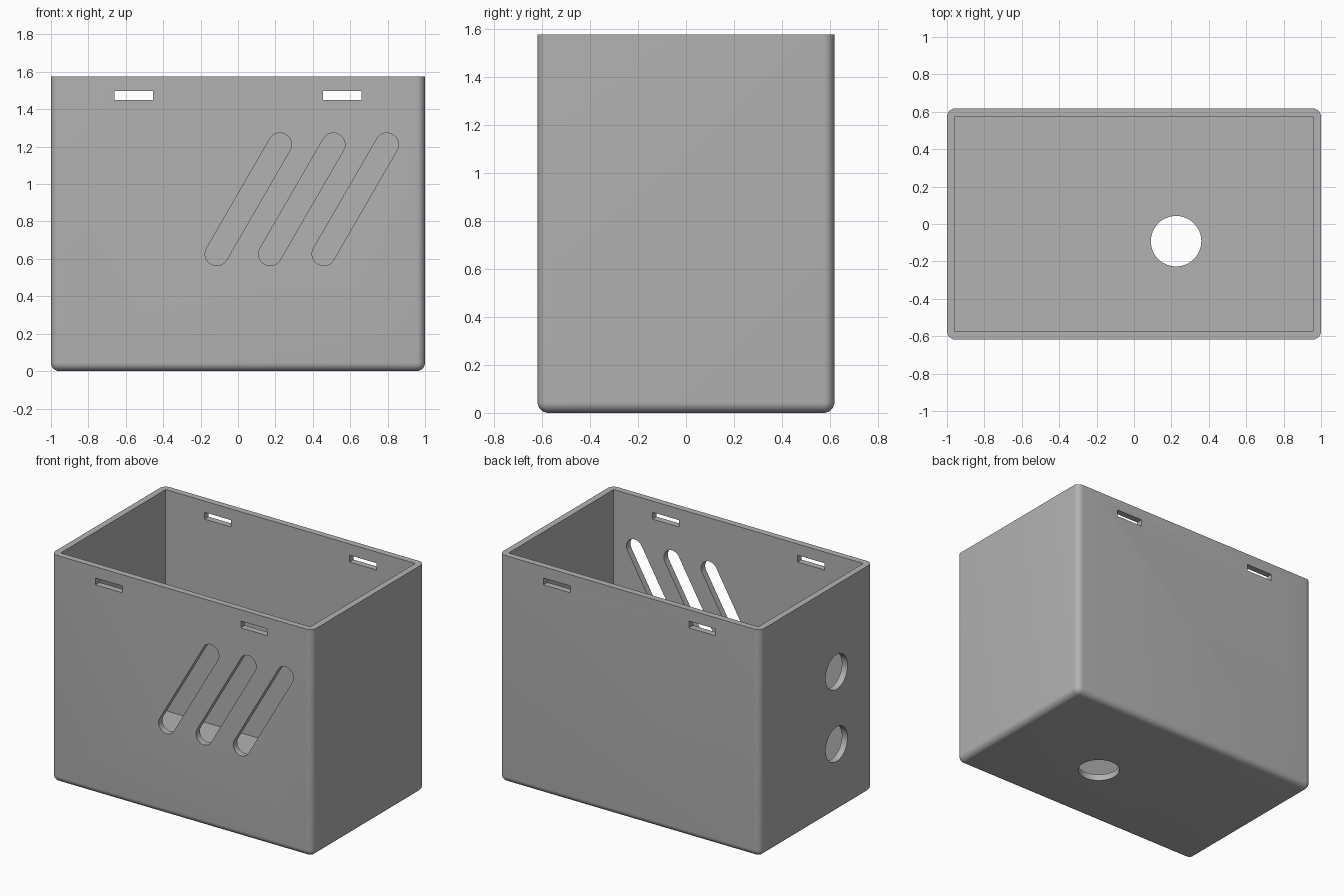
import bpy, bmesh
from math import pi, sin, cos
from mathutils import Matrix, Vector

default = bpy.data.objects.get("Cube")
if default:
    bpy.data.objects.remove(default, do_unlink=True)

# Outer half sizes, height and wall thickness
HX, HY, H, WALL = 1.0, 0.618, 1.575, 0.044

grey = bpy.data.materials.new("light grey")
grey.use_nodes = True
grey.diffuse_color = (0.45, 0.45, 0.45, 1)
grey.node_tree.nodes["Principled BSDF"].inputs["Base Color"].default_value = grey.diffuse_color


def finish(name, bm):
    bmesh.ops.recalc_face_normals(bm, faces=bm.faces)
    mesh = bpy.data.meshes.new(name)
    bm.to_mesh(mesh)
    bm.free()
    mesh.materials.append(grey)
    obj = bpy.data.objects.new(name, mesh)
    bpy.context.collection.objects.link(obj)
    return obj


def block(lo, hi):
    lo, hi = Vector(lo), Vector(hi)
    bm = bmesh.new()
    bmesh.ops.create_cube(bm, size=1,
                          matrix=Matrix.Translation((lo + hi) / 2) @ Matrix.Diagonal((*(hi - lo), 1)))
    return bm


def prism(name, points, sweep):
    # Extrude a closed outline along a vector
    bm = bmesh.new()
    face = bm.faces.new([bm.verts.new(p) for p in points])
    new = bmesh.ops.extrude_face_region(bm, geom=[face], use_keep_orig=True)["geom"]
    bmesh.ops.translate(bm, vec=sweep, verts=[g for g in new if isinstance(g, bmesh.types.BMVert)])
    return finish(name, bm)


def arc(start, sweep, radius, steps):
    return [(radius * cos(start + sweep * i / steps), radius * sin(start + sweep * i / steps))
            for i in range(steps + 1)]


# Box body, rounded everywhere except at the top rim
bm = block((-HX, -HY, 0), (HX, HY, H))
rounded = [e for e in bm.edges if min(v.co.z for v in e.verts) < 0.01]
bmesh.ops.bevel(bm, geom=rounded, offset=0.045, segments=8, profile=0.5, affect='EDGES')
box = finish("open_box", bm)

# Inner cavity with sharp corners
cutters = [finish("cavity_cutter", block((WALL - HX, WALL - HY, WALL), (HX - WALL, HY - WALL, H + 1)))]

# Strap slots near the rim, through front and back
for side in (-1, 1):
    xc = side * 0.557
    cutters.append(finish("strap_slot_cutter", block((xc - 0.103, -1, 1.45), (xc + 0.103, 1, 1.497))))

# Three slanted vents in the front wall
low, high, radius, tilt = Vector((-0.114, 0.626)), Vector((0.224, 1.211)), 0.062, pi / 3
for i in range(3):
    shift = Vector((0.286 * i, 0))
    outline = [high + shift + Vector(p) for p in arc(tilt - pi / 2, pi, radius, 20)]
    outline += [low + shift + Vector(p) for p in arc(tilt + pi / 2, pi, radius, 20)]
    cutters.append(prism("vent_cutter", [(p.x, -0.8, p.y) for p in outline], (0, 0.4, 0)))

# Two round cable holes in the right wall
for z in (0.47, 0.97):
    ring = arc(0, 2 * pi, 0.12, 48)[:-1]
    cutters.append(prism("side_hole_cutter", [(-1.2, a - 0.22, b + z) for a, b in ring], (0.4, 0, 0)))

# Round drain hole in the floor
ring = arc(0, 2 * pi, 0.135, 48)[:-1]
cutters.append(prism("floor_hole_cutter", [(a + 0.225, b - 0.092, -0.2) for a, b in ring], (0, 0, 0.4)))

# Cut all openings, then drop the cutters
bpy.ops.object.select_all(action='DESELECT')
box.select_set(True)
bpy.context.view_layer.objects.active = box
for cutter in cutters:
    cutter.hide_render = True
    mod = box.modifiers.new("cut", 'BOOLEAN')
    mod.operation, mod.solver, mod.object = 'DIFFERENCE', 'EXACT', cutter
    bpy.ops.object.modifier_apply(modifier=mod.name)
    bpy.data.objects.remove(cutter, do_unlink=True)

bpy.ops.object.shade_smooth_by_angle(angle=pi / 6)
